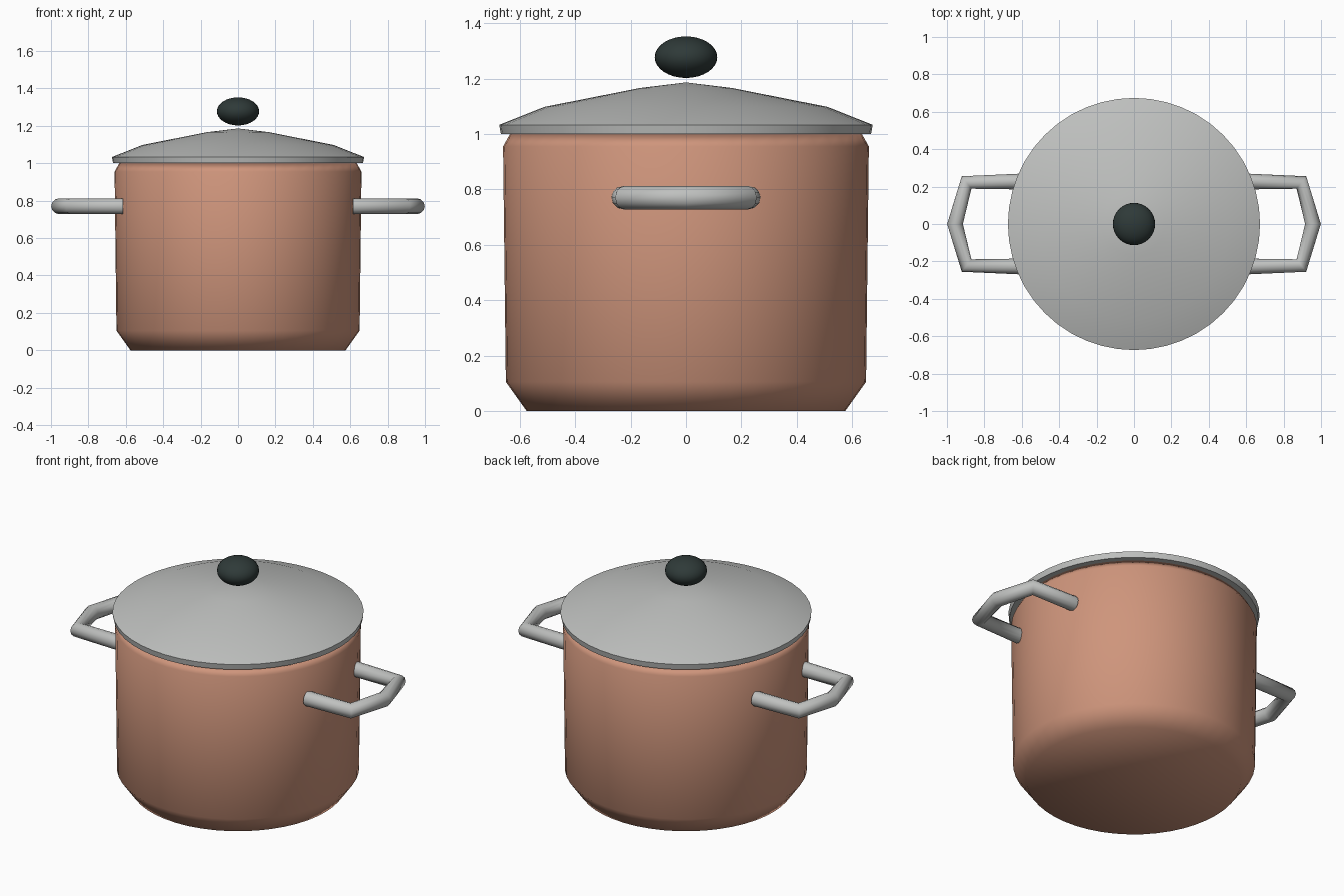
import bpy
import bmesh
import math

cube = bpy.data.objects.get("Cube")
if cube:
    bpy.data.objects.remove(cube, do_unlink=True)


def material(name, rgb):
    mat = bpy.data.materials.new(name)
    mat.use_nodes = True
    color = (*rgb, 1)
    mat.diffuse_color = color
    mat.node_tree.nodes["Principled BSDF"].inputs["Base Color"].default_value = color
    return mat


def lathe(name, profile, mat, steps=48):
    """Spin an (r, z) profile around the z axis; smooth shaded."""
    bm = bmesh.new()
    verts = [bm.verts.new((r, 0, z)) for r, z in profile]
    edges = [bm.edges.new(pair) for pair in zip(verts, verts[1:])]
    bmesh.ops.spin(bm, geom=verts + edges, cent=(0, 0, 0), axis=(0, 0, 1),
                   angle=math.tau, steps=steps, use_duplicate=False)
    bmesh.ops.remove_doubles(bm, verts=bm.verts, dist=0.0005)
    bmesh.ops.recalc_face_normals(bm, faces=bm.faces)
    for face in bm.faces:
        face.smooth = True
    mesh = bpy.data.meshes.new(name)
    bm.to_mesh(mesh)
    bm.free()
    mesh.materials.append(mat)
    obj = bpy.data.objects.new(name, mesh)
    bpy.context.collection.objects.link(obj)
    return obj


def handle(name, side, mat):
    """Angular tube handle with open-ended bends, pointing along side * x."""
    path = [(0.615, -0.227), (0.895, -0.222), (0.957, 0), (0.895, 0.222), (0.615, 0.227)]
    curve = bpy.data.curves.new(name, "CURVE")
    curve.dimensions = "3D"
    curve.bevel_depth = 0.042
    curve.bevel_resolution = 4
    curve.use_fill_caps = True
    spline = curve.splines.new("POLY")
    spline.points.add(len(path) - 1)
    for point, (x, y) in zip(spline.points, path):
        point.co = (side * x, y, 0.77, 1)
    spline.use_smooth = True
    curve.materials.append(mat)
    obj = bpy.data.objects.new(name, curve)
    bpy.context.collection.objects.link(obj)


copper = material("copper", (0.62, 0.30, 0.20))
steel = material("brushed steel", (0.52, 0.53, 0.52))
black = material("black plastic", (0.028, 0.042, 0.040))

# Hollow pot with a chamfered foot and a rounded lip
lathe("pot_body", [(0, 0), (0.575, 0), (0.65, 0.105), (0.66, 0.955), (0.635, 1.0),
                   (0.61, 0.955), (0.60, 0.12), (0, 0.06)], copper)

# Domed lid with a short rim
lid = lathe("lid", [(0, 1.0), (0.668, 1.0), (0.674, 1.033), (0.51, 1.098),
                    (0.165, 1.166), (0, 1.186)], steel)
bpy.context.view_layer.objects.active = lid
lid.select_set(True)
bpy.ops.object.shade_smooth_by_angle(angle=math.radians(70))
lid.select_set(False)

# Side handles
for label, side in (("left", 1), ("right", -1)):
    handle(label + "_handle", side, steel)

# Flattened knob above the lid
bpy.ops.mesh.primitive_uv_sphere_add(segments=32, ring_count=16, radius=1,
                                     location=(0, 0, 1.277))
knob = bpy.context.object
knob.name = "lid_knob"
knob.scale = (0.113, 0.113, 0.075)
knob.data.materials.append(black)
bpy.ops.object.shade_smooth()
